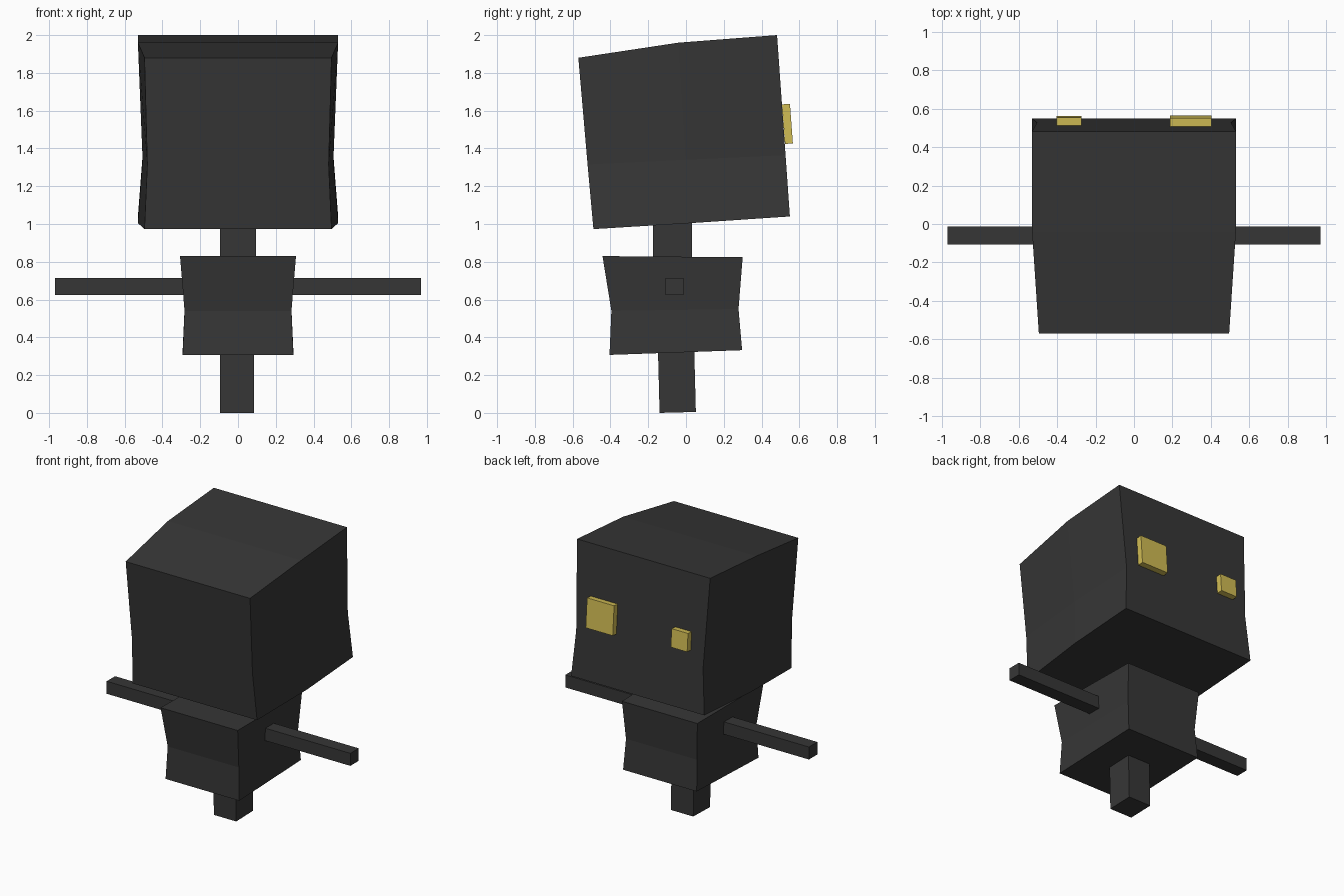
import bpy, bmesh
from mathutils import Matrix

if "Cube" in bpy.data.objects:
    bpy.data.objects.remove(bpy.data.objects["Cube"])


def material(name, rgb):
    m = bpy.data.materials.new(name)
    m.diffuse_color = (*rgb, 1)
    m.use_nodes = True
    m.node_tree.nodes["Principled BSDF"].inputs["Base Color"].default_value = m.diffuse_color
    return m


charcoal = material("charcoal", (0.037, 0.037, 0.037))
gold = material("gold", (0.64, 0.51, 0.09))


def finish(bm, name, mat):
    bmesh.ops.recalc_face_normals(bm, faces=bm.faces)
    me = bpy.data.meshes.new(name)
    bm.to_mesh(me)
    bm.free()
    me.materials.append(mat)
    ob = bpy.data.objects.new(name, me)
    bpy.context.collection.objects.link(ob)
    return ob


def box(name, centre, size, mat, tilt=0.0):
    bm = bmesh.new()
    bmesh.ops.create_cube(bm, size=1)
    m = (Matrix.Translation(centre) @ Matrix.Rotation(tilt, 4, 'X')
         @ Matrix.Diagonal((*size, 1)))
    bmesh.ops.transform(bm, matrix=m, verts=bm.verts)
    return finish(bm, name, mat)


def loft(name, levels, mat):
    """Stack mirrored rings; each level lists (half width, y, z) front to back."""
    bm = bmesh.new()
    n = len(levels[0])
    left = [[bm.verts.new((-w, y, z)) for w, y, z in lv] for lv in levels]
    right = [[bm.verts.new((w, y, z)) for w, y, z in lv] for lv in levels]
    for a in range(len(levels) - 1):
        for side in (left, right):
            for i in range(n - 1):
                bm.faces.new((side[a][i], side[a][i + 1],
                              side[a + 1][i + 1], side[a + 1][i]))
        for i in (0, n - 1):
            bm.faces.new((left[a][i], right[a][i], right[a + 1][i], left[a + 1][i]))
    for a in (0, -1):
        for i in range(n - 1):
            bm.faces.new((left[a][i], right[a][i], right[a][i + 1], left[a][i + 1]))
    return finish(bm, name, mat)


# Large tilted head with pinched sides
loft("head", [
    [(0.495, -0.49, 0.973), (0.53, 0.03, 1.005), (0.53, 0.55, 1.04)],
    [(0.48, -0.521, 1.315), (0.505, 0.0, 1.34), (0.505, 0.527, 1.365)],
    [(0.495, -0.57, 1.88), (0.53, -0.04, 1.96), (0.53, 0.482, 2.0)],
], charcoal)

# Waisted body
loft("body", [
    [(0.293, -0.405, 0.307), (0.293, 0.297, 0.332)],
    [(0.283, -0.395, 0.54), (0.283, 0.278, 0.55)],
    [(0.307, -0.442, 0.83), (0.300, 0.30, 0.824)],
], charcoal)

# Neck and single leg
box("neck", (0, -0.072, 0.92), (0.19, 0.205, 0.20), charcoal)
box("leg", (-0.005, -0.048, 0.165), (0.178, 0.192, 0.325), charcoal, 0.026)

# Straight arms
for side, label in ((-1, "left"), (1, "right")):
    box(label + "_arm", (side * 0.62, -0.06, 0.67), (0.70, 0.095, 0.09), charcoal)

# Uneven square eyes on the back face of the head
box("large_eye", (0.295, 0.537, 1.53), (0.215, 0.042, 0.21), gold, 0.074)
box("small_eye", (-0.338, 0.537, 1.53), (0.13, 0.042, 0.13), gold, 0.074)
